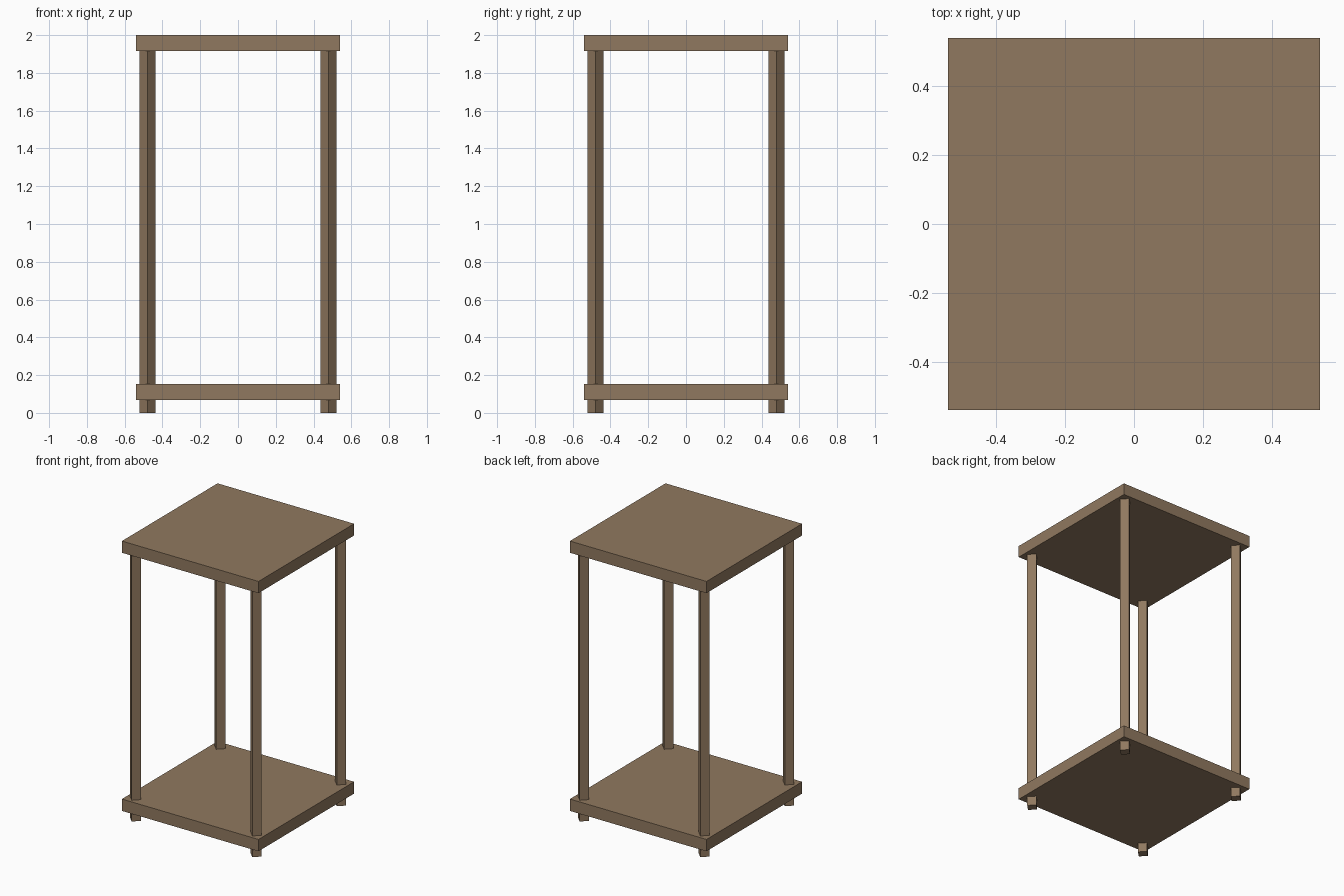
import bpy
import math

if "Cube" in bpy.data.objects:
    bpy.data.objects.remove(bpy.data.objects["Cube"])

wood = bpy.data.materials.new("brown wood")
wood.diffuse_color = (0.28, 0.19, 0.115, 1.0)
wood.use_nodes = True
wood.node_tree.nodes["Principled BSDF"].inputs["Base Color"].default_value = wood.diffuse_color


def board(name, z_low, z_high, half=0.541):
    """Square flat board between two heights."""
    bpy.ops.mesh.primitive_cube_add(size=1, location=(0, 0, (z_low + z_high) / 2))
    obj = bpy.context.object
    obj.name = name
    obj.scale = (2 * half, 2 * half, z_high - z_low)
    obj.data.materials.append(wood)


def post(name, x, y, height=1.917, radius=0.0425):
    """Square post turned 45 degrees, so that an edge faces the front."""
    bpy.ops.mesh.primitive_cylinder_add(vertices=4, radius=radius, depth=height,
                                        location=(x, y, height / 2))
    obj = bpy.context.object
    obj.name = name
    # keep the post corners on the x and y axes
    v = obj.data.vertices[0].co
    if min(abs(v.x), abs(v.y)) > 0.001:
        obj.rotation_euler.z = math.radians(45)
    obj.data.materials.append(wood)


# Top board and lower shelf
board("top_board", 1.916, 2.0)
board("lower_shelf", 0.067, 0.152)

# Four corner posts running through the shelf to the ground
for side, x in (("left", -0.478), ("right", 0.478)):
    for end, y in (("front", -0.478), ("back", 0.478)):
        post(f"{end}_{side}_post", x, y)
